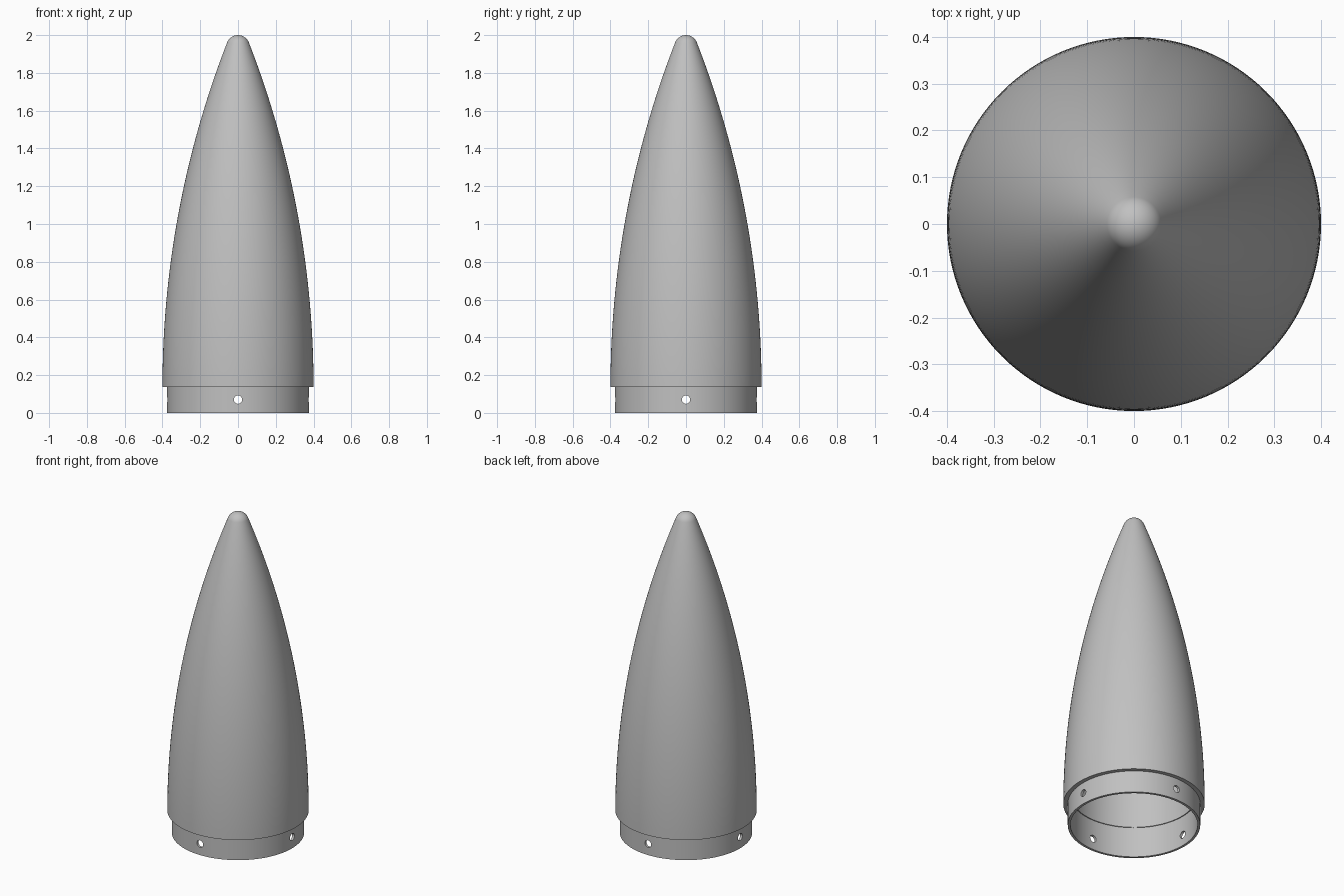
import bpy, bmesh, math
from mathutils import Vector

cube = bpy.data.objects.get("Cube")
if cube:
    bpy.data.objects.remove(cube, do_unlink=True)

# Main dimensions
BASE_R, STEP_Z, TOP_Z, TIP_R = 0.4, 0.137, 2.0, 0.062
RING_R, BORE_R, BORE_Z, WALL = 0.375, 0.36, 0.19, 0.045
HOLE_R, HOLE_Z, SEGMENTS = 0.022, 0.07, 128

grey = bpy.data.materials.new("plain grey")
grey.use_nodes = True
grey.diffuse_color = (0.53, 0.53, 0.53, 1)
grey.node_tree.nodes["Principled BSDF"].inputs["Base Color"].default_value = grey.diffuse_color

# Ogive arc tangent to the straight base and to the round tip
tip_z = TOP_Z - TIP_R
rise = tip_z - STEP_Z
rho = (rise ** 2 / (BASE_R - TIP_R) + BASE_R + TIP_R) / 2
join = math.asin(rise / (rho - TIP_R))


def ogive(angle, radius):
    return (radius * math.cos(angle) - rho + BASE_R, STEP_Z + radius * math.sin(angle))


# Closed profile: shoulder, outer skin, tip, then the hollow inside
profile = [(BORE_R, 0), (RING_R, 0), (RING_R, STEP_Z)]
profile += [ogive(join * i / 40, rho) for i in range(41)]
for i in range(1, 13):
    a = join + (math.pi / 2 - join) * i / 12
    profile.append((max(0, TIP_R * math.cos(a)), tip_z + TIP_R * math.sin(a)))
inner = rho - WALL
start = math.asin((BORE_Z - STEP_Z) / inner)
end = math.acos((rho - BASE_R) / inner)
profile += [ogive(end + (start - end) * i / 40, inner) for i in range(41)]
profile.append((BORE_R, BORE_Z))

# Nose cone: lathe the profile around the vertical axis
bm = bmesh.new()
verts = [bm.verts.new((r, 0, z)) for r, z in profile]
edges = [bm.edges.new((v, verts[(i + 1) % len(verts)]))
         for i, v in enumerate(verts) if v.co.x > 1e-5 or verts[(i + 1) % len(verts)].co.x > 1e-5]
bmesh.ops.spin(bm, geom=verts + edges, cent=(0, 0, 0), axis=(0, 0, 1),
               angle=2 * math.pi, steps=SEGMENTS)
bmesh.ops.remove_doubles(bm, verts=bm.verts, dist=1e-5)
bmesh.ops.dissolve_degenerate(bm, dist=1e-6, edges=bm.edges)
bmesh.ops.recalc_face_normals(bm, faces=bm.faces)
# The outer shell is a separate closed surface only at the tip, so check its direction
outer = max(bm.faces, key=lambda f: f.calc_center_median().z)
if outer.normal.dot(Vector((0, 0, 1))) < 0:
    bmesh.ops.reverse_faces(bm, faces=bm.faces)
mesh = bpy.data.meshes.new("nose_cone")
bm.to_mesh(mesh)
bm.free()
mesh.materials.append(grey)
cone = bpy.data.objects.new("nose_cone", mesh)
bpy.context.collection.objects.link(cone)
bpy.ops.object.select_all(action="DESELECT")

# Four fastener holes: two crossing drills through the shoulder
for rotation in ((math.pi / 2, 0, 0), (0, math.pi / 2, 0)):
    bpy.ops.mesh.primitive_cylinder_add(vertices=24, radius=HOLE_R, depth=1,
                                        location=(0, 0, HOLE_Z), rotation=rotation)
    drill = bpy.context.object
    drill.name = "hole_drill"
    drill.hide_render = True
    drill.data.materials.append(grey)
    cut = cone.modifiers.new("hole", "BOOLEAN")
    cut.operation, cut.solver, cut.object = "DIFFERENCE", "EXACT", drill
    drill.select_set(False)
    cone.select_set(True)
    bpy.context.view_layer.objects.active = cone
    bpy.ops.object.modifier_apply(modifier=cut.name)
    bpy.data.objects.remove(drill, do_unlink=True)

bpy.ops.object.shade_smooth_by_angle(angle=math.radians(30))
